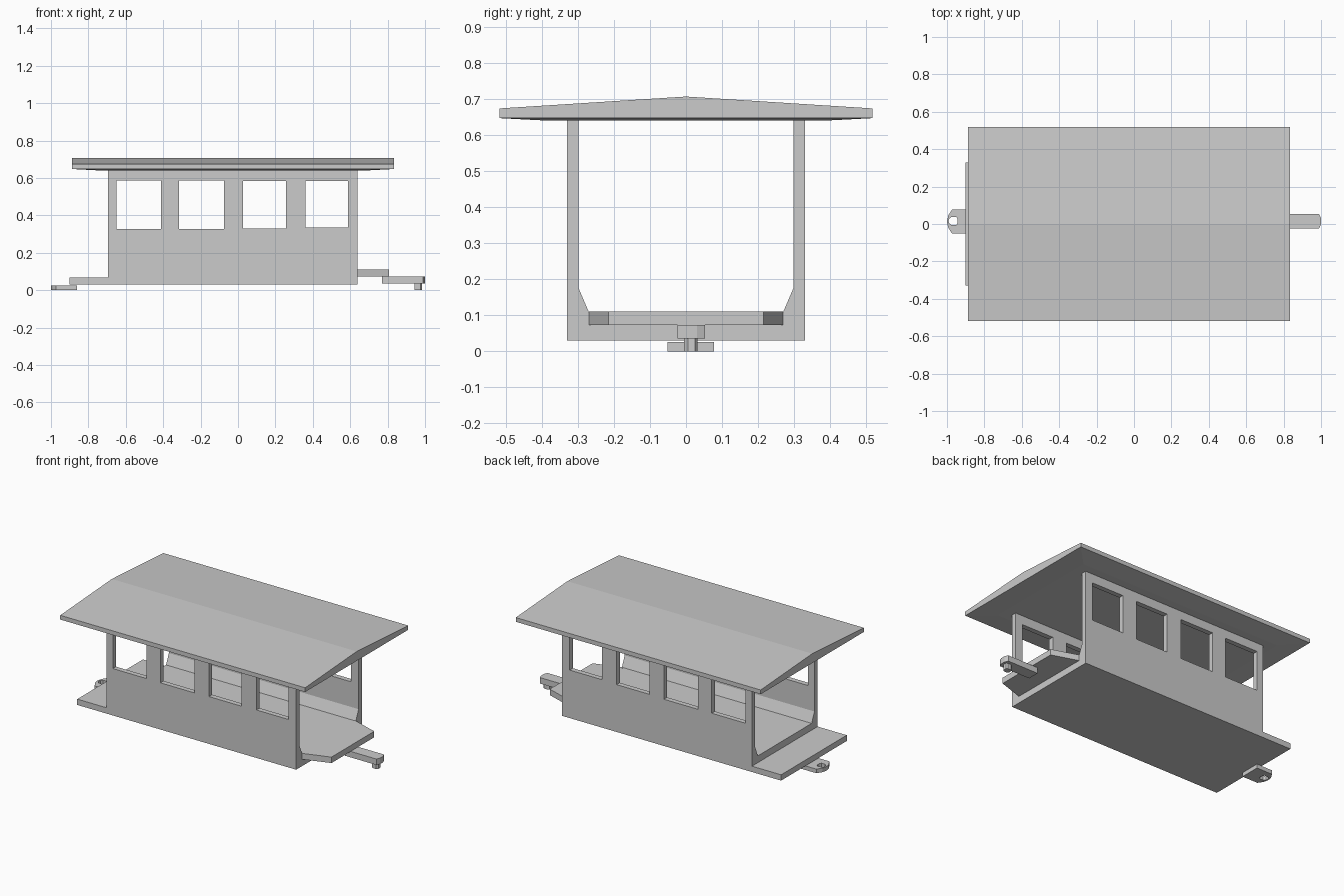
import bpy, bmesh
from mathutils import Vector

if "Cube" in bpy.data.objects:
    bpy.data.objects.remove(bpy.data.objects["Cube"])


def prism(name, pts, axis, lo, hi):
    """Extrude a closed 2D profile along x, y or z. Profile is yz, xz or xy."""
    place = {'x': lambda a, b, t: (t, a, b),
             'y': lambda a, b, t: (a, t, b),
             'z': lambda a, b, t: (a, b, t)}[axis]
    bm = bmesh.new()
    face = bm.faces.new([bm.verts.new(place(a, b, lo)) for a, b in pts])
    new = bmesh.ops.extrude_face_region(bm, geom=[face])['geom']
    shift = Vector(place(0, 0, hi - lo))
    bmesh.ops.translate(bm, vec=shift,
                        verts=[v for v in new if isinstance(v, bmesh.types.BMVert)])
    bmesh.ops.recalc_face_normals(bm, faces=bm.faces)
    mesh = bpy.data.meshes.new(name)
    bm.to_mesh(mesh)
    bm.free()
    obj = bpy.data.objects.new(name, mesh)
    bpy.context.collection.objects.link(obj)
    return obj


def box(name, x0, x1, y0, y1, z0, z1):
    return prism(name, [(x0, y0), (x1, y0), (x1, y1), (x0, y1)], 'z', z0, z1)


def cut(target, cutter):
    cutter.hide_render = True
    cutter.display_type = 'WIRE'
    mod = target.modifiers.new("cut", 'BOOLEAN')
    mod.operation = 'DIFFERENCE'
    mod.solver = 'EXACT'
    mod.object = cutter


# Body: U-shaped shell, open at both ends, sloped inner corners
half = [(0.33, 0.03), (0.33, 0.645), (0.298, 0.645), (0.298, 0.175), (0.27, 0.11)]
body = prism("body_shell", half + [(-y, z) for y, z in reversed(half)], 'x', -0.695, 0.64)

# Four windows cut through both walls
for i, (x0, x1, z0, z1) in enumerate([(-0.65, -0.412, 0.328, 0.586), (-0.315, -0.075, 0.327, 0.586),
                                      (0.027, 0.257, 0.331, 0.583), (0.361, 0.588, 0.335, 0.583)]):
    cut(body, box(f"window_cutter_{i}", x0, x1, -0.5, 0.5, z0, z1))

# Roof: shallow gable with a slightly dished underside
roof = prism("roof", [(-0.518, 0.648), (0.518, 0.648), (0.518, 0.675),
                      (0, 0.708), (-0.518, 0.675)], 'x', -0.888, 0.835)
bm = bmesh.new()
bm.from_mesh(roof.data)
under = [f for f in bm.faces if f.normal.z < -0.9]
bmesh.ops.inset_individual(bm, faces=under, thickness=0.19, depth=0.007)
bm.to_mesh(roof.data)
bm.free()

# End platforms
prism("front_platform", [(0.63, -0.27), (0.64, -0.27), (0.808, -0.215),
                         (0.808, 0.215), (0.64, 0.27), (0.63, 0.27)], 'z', 0.073, 0.111)
box("rear_platform", -0.9, -0.69, -0.33, 0.33, 0.03, 0.067)

# Front coupling: bar with a hanging pin
prism("coupling_bar", [(0.77, -0.023), (0.99, -0.023), (1.0, 0.0),
                       (1.0, 0.03), (0.99, 0.053), (0.77, 0.053)], 'z', 0.036, 0.074)
prism("coupling_pin", [(0.943, 0.0), (0.955, -0.006), (0.975, -0.006), (0.985, 0.005),
                       (0.985, 0.025), (0.975, 0.032), (0.955, 0.032), (0.943, 0.026)],
      'z', 0.0, 0.04)

# Rear coupling: tapered plate with a rounded hole
eye = prism("coupling_eye", [(-0.86, -0.052), (-0.972, -0.052), (-0.993, -0.02), (-1.0, 0.013),
                             (-0.993, 0.046), (-0.972, 0.078), (-0.86, 0.078)], 'z', 0.0, 0.026)
cut(eye, prism("eye_cutter", [(-0.943, 0.005), (-0.95, -0.006), (-0.975, -0.006), (-0.988, 0.004),
                              (-0.991, 0.016), (-0.988, 0.028), (-0.975, 0.038), (-0.95, 0.038),
                              (-0.943, 0.027)], 'z', -0.05, 0.028))
